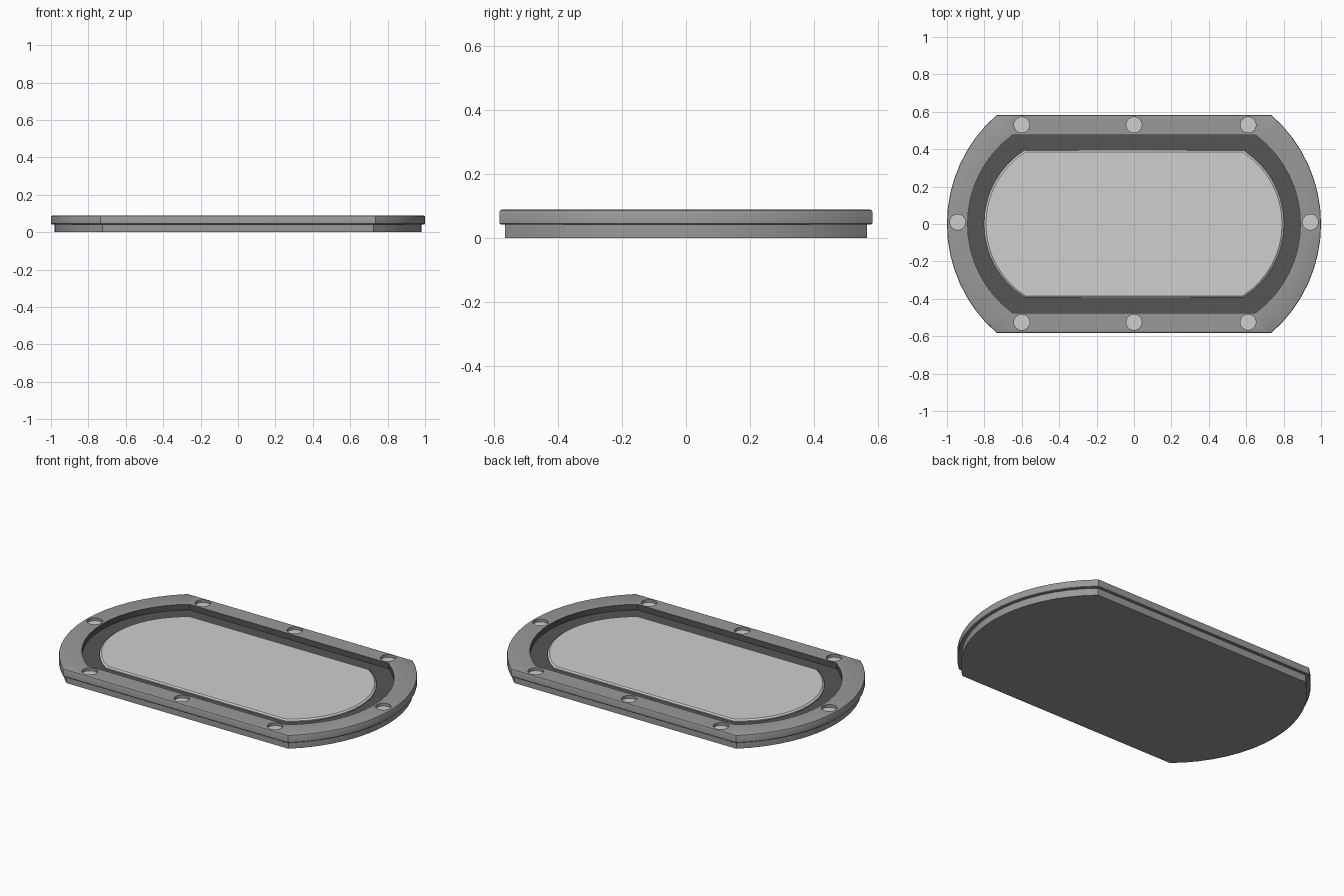
import bpy, bmesh, math
from mathutils import Matrix

if "Cube" in bpy.data.objects:
    bpy.data.objects.remove(bpy.data.objects["Cube"], do_unlink=True)

ARC_STEPS = 16


def material(name, value):
    mat = bpy.data.materials.new(name)
    mat.use_nodes = True
    colour = (value, value, value, 1)
    mat.diffuse_color = colour
    mat.node_tree.nodes["Principled BSDF"].inputs["Base Color"].default_value = colour
    return mat


mid_grey = material("mid grey", 0.32)
dark_grey = material("dark grey", 0.09)
light_grey = material("light grey", 0.62)


def outline(length, width, straight):
    """Two straight sides joined by shallow arcs (all half sizes)."""
    rise = length - straight
    radius = (width * width + rise * rise) / (2 * rise)
    sweep = math.asin(min(1, width / radius))
    points = []
    for side in (1, -1):
        for i in range(ARC_STEPS + 1):
            a = sweep * (2 * i / ARC_STEPS - 1)
            points.append((side * (length - radius + radius * math.cos(a)),
                           side * radius * math.sin(a)))
    return points


def finish(name, bm, mats):
    bmesh.ops.recalc_face_normals(bm, faces=bm.faces)
    mesh = bpy.data.meshes.new(name)
    bm.to_mesh(mesh)
    bm.free()
    for mat in mats:
        mesh.materials.append(mat)
    obj = bpy.data.objects.new(name, mesh)
    bpy.context.collection.objects.link(obj)
    return obj


def loft(name, rings, mats, closed=False, second=()):
    """Bridge stacked outlines; strips listed in second use material 1."""
    bm = bmesh.new()
    loops = [[bm.verts.new((x, y, z)) for x, y in outline(l, w, s)]
             for l, w, s, z in rings]
    n = len(loops[0])
    for k in range(len(loops) if closed else len(loops) - 1):
        a, b = loops[k], loops[(k + 1) % len(loops)]
        for i in range(n):
            j = (i + 1) % n
            face = bm.faces.new((a[i], a[j], b[j], b[i]))
            face.material_index = 1 if k in second else 0
    if not closed:
        bm.faces.new(loops[0])
        bm.faces.new(loops[-1])
    return finish(name, bm, mats)


def discs(name, radius, low, high, mat):
    bm = bmesh.new()
    spots = [(x, y) for x in (-0.6, 0, 0.61) for y in (-0.525, 0.53)]
    spots += [(-0.943, 0.01), (0.943, 0.01)]
    for x, y in spots:
        bmesh.ops.create_cone(bm, cap_ends=True, segments=24, radius1=radius,
                              radius2=radius, depth=high - low,
                              matrix=Matrix.Translation((x, y, (low + high) / 2)))
    return finish(name, bm, [mat])


# Base plate under the flange
base = loft("base_plate", [(0.982, 0.565, 0.725, 0), (0.982, 0.565, 0.725, 0.045)],
            [mid_grey])

# Flange ring with softened outer edge and dark inner wall
flange = loft("flange", [
    (0.997, 0.579, 0.733, 0.042), (1.0, 0.582, 0.735, 0.045),
    (1.0, 0.582, 0.735, 0.082), (0.998, 0.58, 0.734, 0.086),
    (0.994, 0.576, 0.731, 0.088),
    (0.89, 0.475, 0.65, 0.088), (0.89, 0.475, 0.65, 0.042)],
    [mid_grey, dark_grey], closed=True, second=(5,))

# Blind screw holes
cutter = discs("hole_cutter", 0.042, 0.07, 0.12, mid_grey)
cutter.hide_render = True
cut = flange.modifiers.new("screw_holes", "BOOLEAN")
cut.operation = "DIFFERENCE"
cut.solver = "EXACT"
cut.object = cutter
bpy.context.view_layer.objects.active = flange
bpy.ops.object.modifier_apply(modifier=cut.name)
bpy.data.objects.remove(cutter, do_unlink=True)

# Screw heads in the holes
screws = discs("screw_heads", 0.0415, 0.06, 0.0715, light_grey)

# Recessed gasket and raised pane with a chamfered rim
gasket = loft("gasket", [(0.9, 0.485, 0.655, 0.044), (0.9, 0.485, 0.655, 0.055)],
              [dark_grey])
pane = loft("pane", [(0.802, 0.392, 0.588, 0.05), (0.802, 0.392, 0.588, 0.061),
                     (0.792, 0.384, 0.582, 0.068)], [light_grey])

# Smooth arcs, sharp rims
for obj in bpy.context.view_layer.objects:
    obj.select_set(obj in (base, flange, screws, gasket, pane))
bpy.ops.object.shade_smooth_by_angle(angle=math.radians(30))
